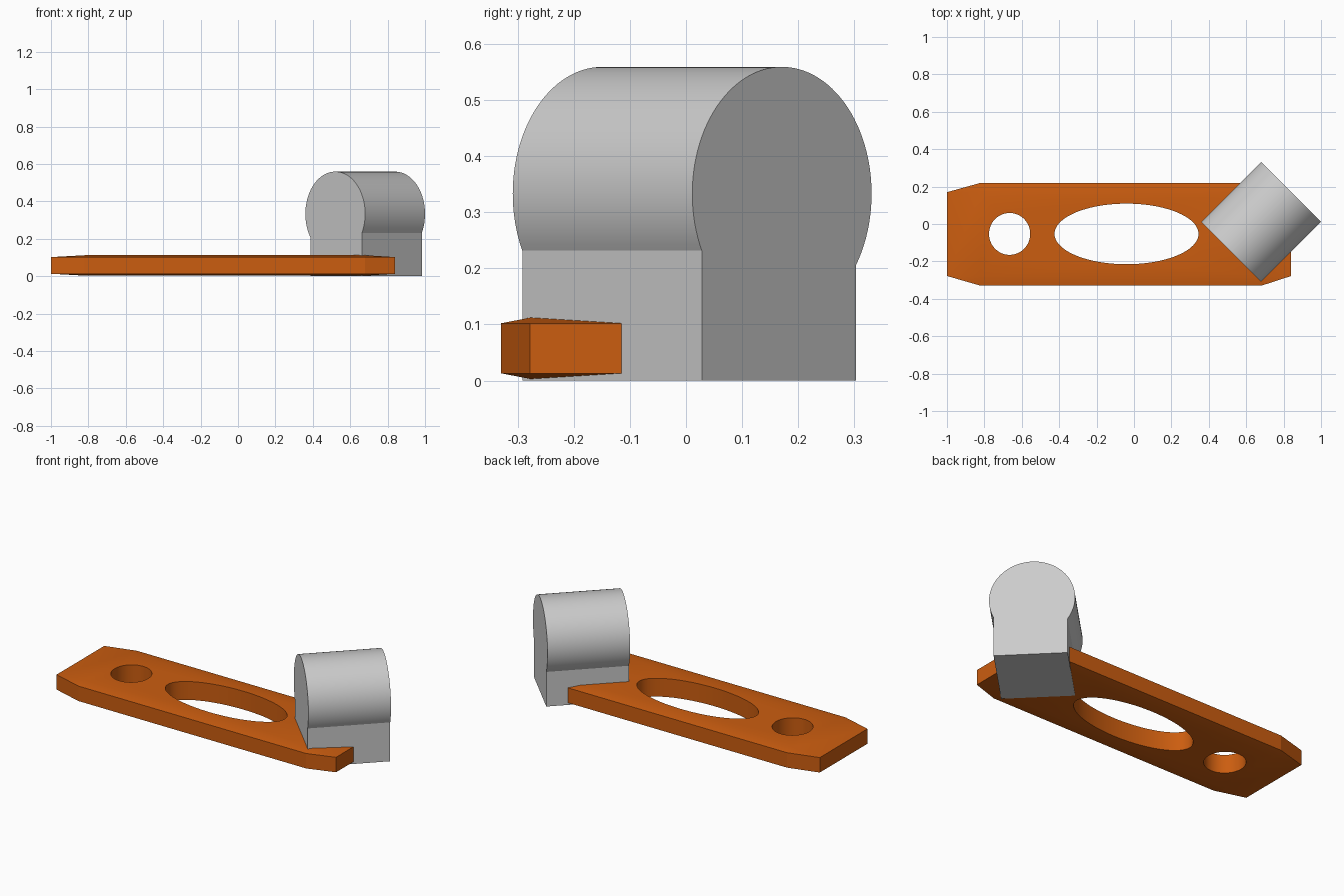
import bpy, bmesh, math
from mathutils import Matrix, Vector

if "Cube" in bpy.data.objects:
    bpy.data.objects.remove(bpy.data.objects["Cube"])


def make_object(name, bm):
    bmesh.ops.recalc_face_normals(bm, faces=bm.faces[:])
    mesh = bpy.data.meshes.new(name)
    bm.to_mesh(mesh)
    bm.free()
    obj = bpy.data.objects.new(name, mesh)
    bpy.context.collection.objects.link(obj)
    return obj


def activate(obj):
    bpy.ops.object.select_all(action='DESELECT')
    obj.select_set(True)
    bpy.context.view_layer.objects.active = obj


def prism(name, outline, vec):
    """Close an outline into a face and extrude it along vec."""
    bm = bmesh.new()
    face = bm.faces.new([bm.verts.new(p) for p in outline])
    ext = bmesh.ops.extrude_face_region(bm, geom=[face])
    bmesh.ops.translate(bm, vec=vec, verts=[v for v in ext['geom'] if isinstance(v, bmesh.types.BMVert)])
    return make_object(name, bm)


def cut_hole(target, x, y, rx, ry, n=96):
    ring = [(x + rx * math.cos(2 * math.pi * i / n), y + ry * math.sin(2 * math.pi * i / n), -0.1)
            for i in range(n)]
    cutter = prism("hole_cutter", ring, Vector((0, 0, 0.4)))
    cutter.hide_render = True
    mod = target.modifiers.new("hole", 'BOOLEAN')
    mod.operation = 'DIFFERENCE'
    mod.solver = 'EXACT'
    mod.object = cutter
    activate(target)
    bpy.ops.object.modifier_apply(modifier=mod.name)
    bpy.data.objects.remove(cutter, do_unlink=True)


# Base plate: slab with shallow bevels on every side (outer, inner) per axis end
xs = ((-1.0, -0.82), (0.84, 0.68))
ys = ((-0.33, -0.278), (0.22, 0.17))
zs = ((0.003, 0.013), (0.112, 0.102))
bm = bmesh.new()
for x in xs:
    for y in ys:
        for z in zs:
            for axis in range(3):
                bm.verts.new([c[0 if k == axis else 1] for k, c in enumerate((x, y, z))])
bmesh.ops.convex_hull(bm, input=bm.verts[:])
bmesh.ops.dissolve_limit(bm, angle_limit=math.radians(0.5), verts=bm.verts[:], edges=bm.edges[:])
plate = make_object("base_plate", bm)

# Round hole and oval opening
cut_hole(plate, -0.665, -0.053, 0.11, 0.112)
cut_hole(plate, -0.04, -0.053, 0.385, 0.162)
activate(plate)
bpy.ops.object.shade_smooth_by_angle(angle=math.radians(14))
orange = bpy.data.materials.new("orange")
orange.diffuse_color = (0.60, 0.11, 0.005, 1)
orange.use_nodes = True
orange.node_tree.nodes["Principled BSDF"].inputs["Base Color"].default_value = orange.diffuse_color
plate.data.materials.append(orange)

# Round-topped block: straight foot running into a barrel, turned 45 degrees
R, CZ, DEPTH = 0.226, 0.333, 0.4525
LEFT, RIGHT = -0.187, 0.202
a0 = -math.acos(RIGHT / R)
a1 = math.pi + math.acos(-LEFT / R)
N = 72
outline = [(LEFT, 0), (RIGHT, 0)]
outline += [(R * math.cos(a0 + (a1 - a0) * i / N), CZ + R * math.sin(a0 + (a1 - a0) * i / N))
            for i in range(N + 1)]
block = prism("round_top_block", [(v, -DEPTH / 2, z) for v, z in outline], Vector((0, DEPTH, 0)))
block.data.transform(Matrix.Translation((0.68, 0.011, 0)) @ Matrix.Rotation(math.radians(-45), 4, 'Z'))
activate(block)
bpy.ops.object.shade_smooth_by_angle(angle=math.radians(20))
